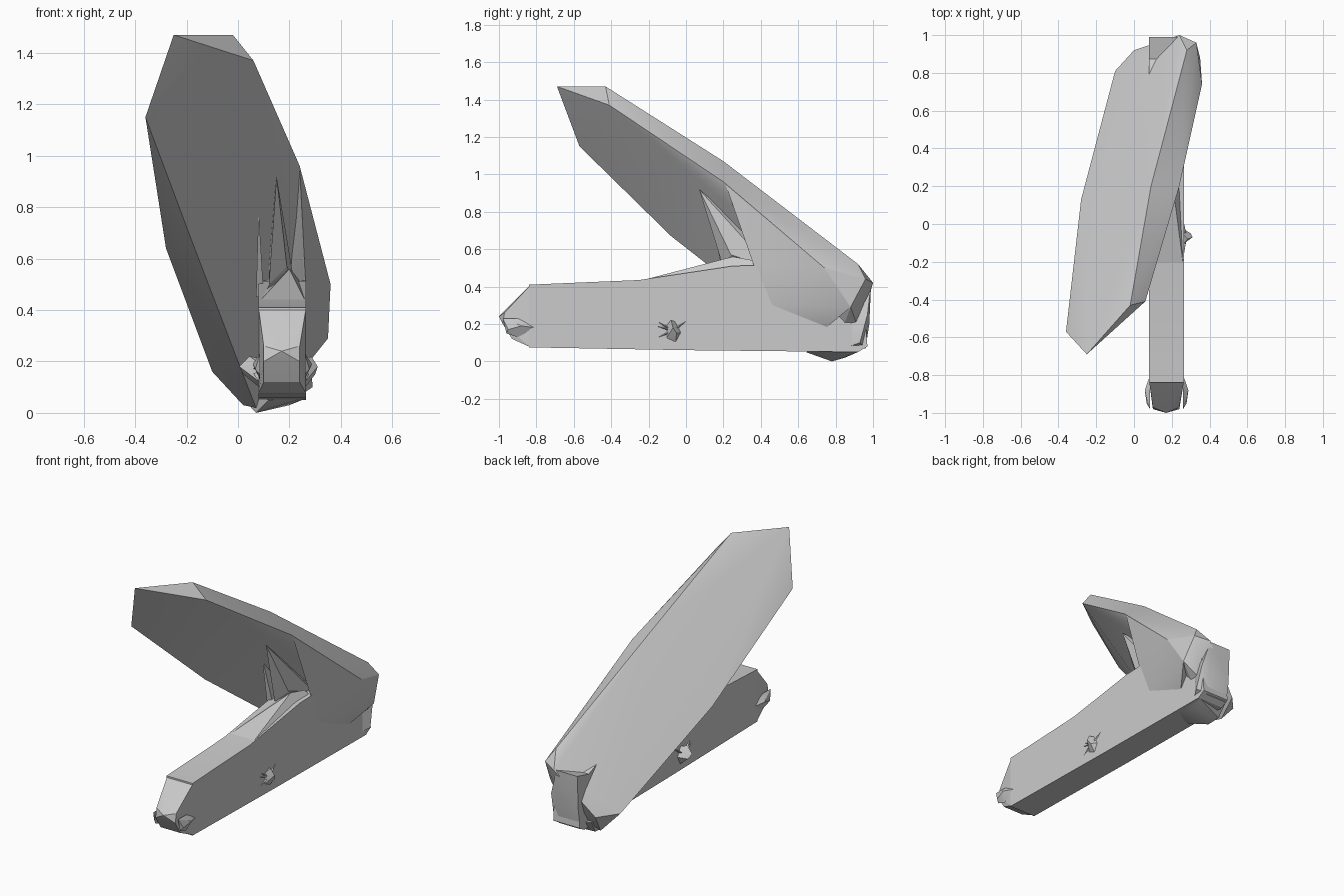
import bpy
import bmesh
import math
from mathutils import Vector

if "Cube" in bpy.data.objects:
    bpy.data.objects.remove(bpy.data.objects["Cube"], do_unlink=True)

# Single plain grey
grey = bpy.data.materials.new("plain grey")
grey.use_nodes = True
colour = (0.6, 0.6, 0.6, 1)
grey.diffuse_color = colour
grey.node_tree.nodes["Principled BSDF"].inputs["Base Color"].default_value = colour


def finish(name, bm, angle):
    bmesh.ops.recalc_face_normals(bm, faces=bm.faces)
    mesh = bpy.data.meshes.new(name)
    bm.to_mesh(mesh)
    bm.free()
    mesh.materials.append(grey)
    ob = bpy.data.objects.new(name, mesh)
    bpy.context.collection.objects.link(ob)
    bpy.ops.object.select_all(action="DESELECT")
    ob.select_set(True)
    bpy.context.view_layer.objects.active = ob
    bpy.ops.object.shade_smooth_by_angle(angle=math.radians(angle))


def faceted(name, points, angle=25):
    """Closed faceted solid wrapped around its corner points."""
    bm = bmesh.new()
    for p in points:
        bm.verts.new(p)
    res = bmesh.ops.convex_hull(bm, input=bm.verts)
    spare = {g for g in res["geom_interior"] + res["geom_unused"]
             if isinstance(g, bmesh.types.BMVert)}
    bmesh.ops.delete(bm, geom=list(spare), context="VERTS")
    finish(name, bm, angle)


# Leaning slab: tip, outer edge, back ridge, inner edge, foot
tip = [(-.25, -.69, 1.47), (-.02, -.43, 1.47), (.06, -.41, 1.37), (-.36, -.57, 1.15)]
outer_edge = [(.24, .2, .96), (.36, .74, .5), (.35, .88, .29), (.33, .96, .44)]
back_ridge = [(.09, .2, 1.07), (.28, .92, .52), (.24, 1, .42)]
inner_edge = [(-.28, .13, .64), (-.18, -.08, .67), (-.1, .81, .16), (0, .52, .2)]
foot = [(.02, .84, .03), (.07, .78, .02), (0, .92, .15), (.24, .92, .18)]
faceted("leaning_slab", tip + outer_edge + back_ridge + inner_edge + foot)

# Flat base bar, as a side profile given thickness
bar_profile = [(-.84, .41), (-.25, .435), (.25, .51), (.55, .52),
               (.95, .36), (.97, .08), (.92, .05), (0, .06), (-.84, .075)]
bm = bmesh.new()
left = [bm.verts.new((.265, y, z)) for y, z in bar_profile]
right = [bm.verts.new((.08, y, z)) for y, z in bar_profile]
bm.faces.new(left)
bm.faces.new(right)
for i in range(len(left)):
    j = (i + 1) % len(left)
    bm.faces.new((left[i], left[j], right[j], right[i]))
finish("base_bar", bm, 20)

# Blunt nose tapering towards the front
nose_back = [(x, -.83, z) for x in (.08, .265) for z in (.075, .41)]
nose_tip = [(x, y, z) for x in (.1, .24) for y, z in
            ((-.97, .26), (-.98, .2), (-.93, .12))]
faceted("bar_nose", nose_back + nose_tip + [(.17, -1, .24)], 15)

# Sloping crest on the bar, under the slab
faceted("bar_crest", [(.08, -.25, .43), (.265, -.25, .43), (.2, .25, .56),
                      (.22, .36, .54), (.08, .3, .48), (.265, .4, .48)])

# Broad fillet joining the bar flank to the slab's outer edge
faceted("outer_fillet", [(.24, .21, .95), (.36, .74, .5), (.35, .88, .29),
                         (.262, .36, .52), (.262, .45, .3), (.262, .75, .18),
                         (.2, .5, .5), (.2, .8, .3)], 35)

# Pointed webs between bar and slab
faceted("middle_web", [(.15, .07, .92), (.12, .2, .5), (.19, .24, .57),
                       (.22, .45, .5), (.12, .45, .6)])
faceted("right_web", [(.08, .13, .8), (.07, .2, .45), (.1, .22, .45), (.08, .45, .5)])

# Chamfered block closing the back end
faceted("rear_block", [(x, y, z) for x in (.08, .23) for y, z in
                       ((.82, .06), (.96, .07), (.98, .2), (.99, .42), (.83, .38))]
        + [(.29, .93, .1), (.28, .97, .25)])

# Low lump under the rear corner
faceted("rear_foot", [(.07, .78, 0), (.13, .83, .015), (.05, .85, .02), (.12, .64, .05),
                      (.25, .92, .05), (.2, .85, .03), (.04, .9, .1), (.26, .7, .06)])

# Rough knots on both sides of the bar
for side, x, out in (("right", .085, -.08), ("left", .26, .05)):
    ring = []
    for i in range(5):
        a = i * math.tau / 5
        ring.append((x, -.07 + .045 * math.cos(a), .155 + .06 * math.sin(a)))
    peak = [(x + out, -.07, .18), (x + out * .8, -.05, .15), (x + out * .5, -.08, .22)]
    faceted(side + "_knot", ring + peak)
    # Thin splinters spreading from each knot
    for i, a in enumerate((35, 150, 165, 205)):
        d = Vector((0, math.cos(math.radians(a)), math.sin(math.radians(a))))
        n = Vector((0, -d.z, d.y)) * .012
        c = Vector((x, -.07, .165))
        faceted(f"{side}_splinter_{i + 1}",
                [c + n, c - n, c + Vector((out * .4, 0, 0)), c + d * .12])
    # Small cheek swelling beside the nose
    s = 1 if out > 0 else -1
    faceted(side + "_nose_cheek",
            [(x, -.98, .23), (x, -.96, .15), (x, -.8, .18), (x, -.9, .13),
             (x, -.9, .23), (x + s * .028, -.88, .19), (x + s * .018, -.95, .17)])
